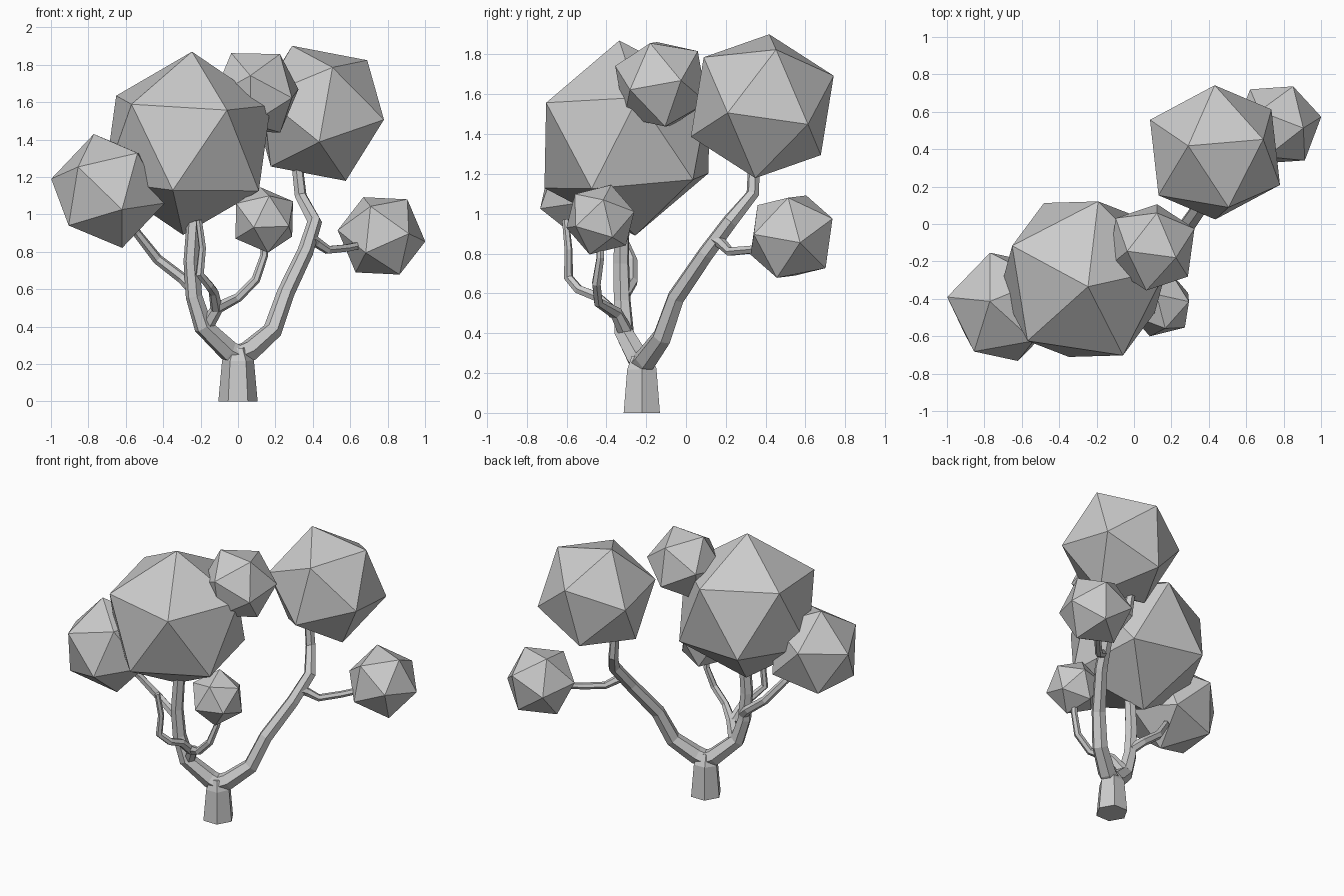
import bpy, bmesh
from mathutils import Vector, Matrix

if "Cube" in bpy.data.objects:
    bpy.data.objects.remove(bpy.data.objects["Cube"])


def limb(name, pts):
    """Six-sided faceted tube through (x, y, z, radius) points."""
    cu = bpy.data.curves.new(name, 'CURVE')
    cu.dimensions = '3D'
    cu.bevel_depth = 1.0
    cu.bevel_resolution = 1
    cu.use_fill_caps = True
    sp = cu.splines.new('POLY')
    sp.points.add(len(pts) - 1)
    for p, (x, y, z, r) in zip(sp.points, pts):
        p.co = (x, y, z, 1)
        p.radius = r
    sp.use_smooth = False
    ob = bpy.data.objects.new(name, cu)
    bpy.context.collection.objects.link(ob)
    bpy.ops.object.select_all(action='DESELECT')
    ob.select_set(True)
    bpy.context.view_layer.objects.active = ob
    bpy.ops.object.convert(target='MESH')
    for f in bpy.context.object.data.polygons:
        f.use_smooth = False


def foliage(name, centre, radius, corner, neighbour):
    """Icosahedron turned so two adjacent corners point in the given directions."""
    z = Vector(corner).normalized()
    n = Vector(neighbour)
    x = (n - n.dot(z) * z).normalized()
    rot = Matrix((x, z.cross(x), z)).transposed().to_4x4()
    bm = bmesh.new()
    bmesh.ops.create_icosphere(bm, subdivisions=1, radius=radius,
                               matrix=Matrix.Translation(centre) @ rot)
    me = bpy.data.meshes.new(name)
    bm.to_mesh(me)
    bm.free()
    bpy.context.collection.objects.link(bpy.data.objects.new(name, me))


# Trunk with a short closed crotch
limb("trunk", [(0, -.222, 0, .105), (0, -.222, .22, .085), (0, -.23, .29, .05)])

# Two main limbs
limb("right_limb", [(-.01, -.23, .24, .06), (.06, -.20, .27, .06), (.185, -.12, .38, .052),
                    (.255, -.05, .58, .047), (.36, .10, .80, .043), (.41, .22, .96, .04),
                    (.335, .335, 1.10, .033), (.31, .345, 1.32, .03)])
limb("left_limb", [(.01, -.22, .24, .06), (-.05, -.24, .27, .06), (-.185, -.31, .40, .052),
                   (-.235, -.32, .56, .045), (-.25, -.325, .75, .042), (-.23, -.32, 1.05, .038)])

# Side branches
limb("far_right_branch", [(.39, .15, .87, .03), (.42, .18, .85, .028), (.48, .22, .81, .024),
                          (.58, .33, .82, .022), (.72, .48, .85, .02)])
limb("far_left_branch", [(-.235, -.31, .60, .035), (-.30, -.27, .66, .03), (-.43, -.27, .76, .028),
                         (-.54, -.33, .90, .024), (-.62, -.40, 1.0, .02)])
limb("front_branch", [(-.17, -.30, .40, .04), (-.11, -.35, .50, .033), (0, -.44, .555, .025),
                      (.095, -.45, .65, .024), (.14, -.43, .78, .021), (.14, -.43, .92, .02)])
limb("front_twig", [(-.115, -.36, .50, .033), (-.13, -.45, .585, .027), (-.155, -.54, .62, .025),
                    (-.205, -.59, .68, .024), (-.19, -.59, .82, .02), (-.21, -.605, .97, .018)])

# Foliage balls
foliage("large_foliage", (-.27, -.295, 1.38), .492, (.024, -.04, .49), (.21, -.405, .18))
foliage("right_foliage", (.433, .383, 1.54), .39, (-.143, .035, .36), (.255, .07, .29))
foliage("left_foliage", (-.695, -.443, 1.125), .315, (-.305, .053, .065), (-.16, -.242, .13))
foliage("top_foliage", (.095, -.125, 1.65), .25, (-.13, -.02, .21), (.125, -.055, .21))
foliage("front_foliage", (.14, -.43, .97), .184, (-.02, .054, .175), (.03, -.136, .105))
foliage("far_right_foliage", (.767, .53, .885), .24, (.145, -.018, .205), (.235, .04, -.015))
